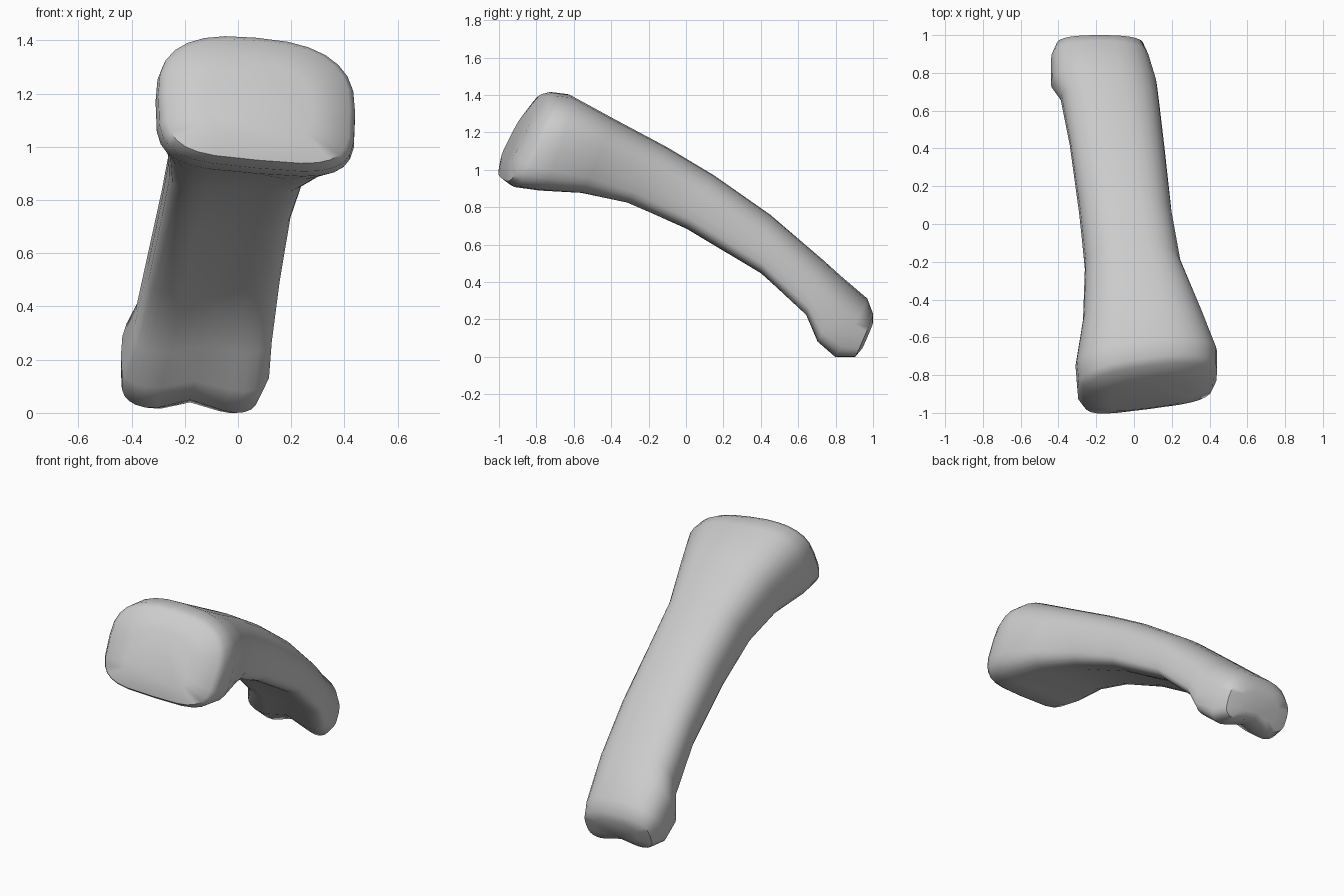
import bpy, bmesh, math

if "Cube" in bpy.data.objects:
    bpy.data.objects.remove(bpy.data.objects["Cube"])

SEGS = 28

# Cross-sections from the broad base to the small two-lobed head:
# top (y, z), bottom (y, z), left x, right x, yaw, lower share of height, groove, slant
SECTIONS = [
    (-0.75, 1.40, -0.98, 0.95, -0.27, 0.42, 0.13, 0.50, 0.00, 0.09),
    (-0.71, 1.41, -0.94, 0.92, -0.30, 0.44, 0.13, 0.50, 0.00, 0.09),
    (-0.62, 1.40, -0.80, 0.90, -0.31, 0.44, 0.10, 0.48, 0.00, 0.08),
    (-0.40, 1.28, -0.57, 0.88, -0.27, 0.36, 0.05, 0.45, 0.01, 0.06),
    (-0.10, 1.12, -0.32, 0.82, -0.26, 0.25, 0.00, 0.40, 0.02, 0.02),
    (0.15, 0.97, 0.00, 0.68, -0.29, 0.20, 0.00, 0.35, 0.02, 0.00),
    (0.45, 0.76, 0.40, 0.44, -0.34, 0.16, 0.00, 0.33, 0.03, 0.00),
    (0.73, 0.52, 0.64, 0.22, -0.39, 0.13, 0.00, 0.32, 0.03, 0.02),
    (0.83, 0.43, 0.70, 0.08, -0.44, 0.12, 0.00, 0.35, 0.04, 0.05),
    (0.97, 0.31, 0.79, 0.00, -0.44, 0.08, 0.00, 0.44, 0.05, 0.07),
    (1.00, 0.23, 0.90, 0.00, -0.41, 0.05, 0.00, 0.48, 0.04, 0.07),
]


def power(v, p):
    return math.copysign(abs(v) ** p, v)


def ring(bm, ty, tz, by, bz, xl, xr, yaw, low, groove, slant):
    """Rounded outline: soft on top, squarer underneath, with a central groove."""
    verts = []
    xc, xh = (xl + xr) / 2, (xr - xl) / 2
    for i in range(SEGS):
        a = 2 * math.pi * i / SEGS
        c, s = math.cos(a), math.sin(a)
        p = 0.76 if s > 0 else 0.5
        u = power(c, p)
        v = power(s, p)
        t = low + v * ((1 - low) if v > 0 else low)
        if s < -0.1:
            t += groove / (tz - bz) * math.exp(-((u - 0.05) / 0.4) ** 2)
        x = xc + xh * u
        y = by + (ty - by) * t + yaw * (x - xc)
        z = bz + (tz - bz) * t - slant * (x - xc)
        verts.append(bm.verts.new((x, y, z)))
    return verts


def bridge(bm, a, b):
    for i in range(SEGS):
        j = (i + 1) % SEGS
        bm.faces.new((a[i], a[j], b[j], b[i]))


def dome(bm, rim, bulge):
    """Close an end with a slightly bulging face."""
    n = len(rim)
    mx, my, mz = (sum(v.co[k] for v in rim) / n for k in range(3))
    inner = [bm.verts.new((mx + (v.co.x - mx) * 0.6, my + (v.co.y - my) * 0.6 + bulge,
                           mz + (v.co.z - mz) * 0.6)) for v in rim]
    bridge(bm, rim, inner)
    bm.faces.new(inner)


# Loft the whole bone as one closed skin
bm = bmesh.new()
rings = [ring(bm, *s) for s in SECTIONS]
for a, b in zip(rings, rings[1:]):
    bridge(bm, a, b)
dome(bm, rings[0], -0.04)   # joint face of the base
dome(bm, rings[-1], 0.02)   # rounded tip of the head
bmesh.ops.recalc_face_normals(bm, faces=bm.faces)
mesh = bpy.data.meshes.new("toe_bone")
bm.to_mesh(mesh)
bm.free()

bone = bpy.data.objects.new("toe_bone", mesh)
bpy.context.collection.objects.link(bone)
bpy.context.view_layer.objects.active = bone
bone.select_set(True)
bpy.ops.object.shade_smooth_by_angle(angle=math.radians(50))
